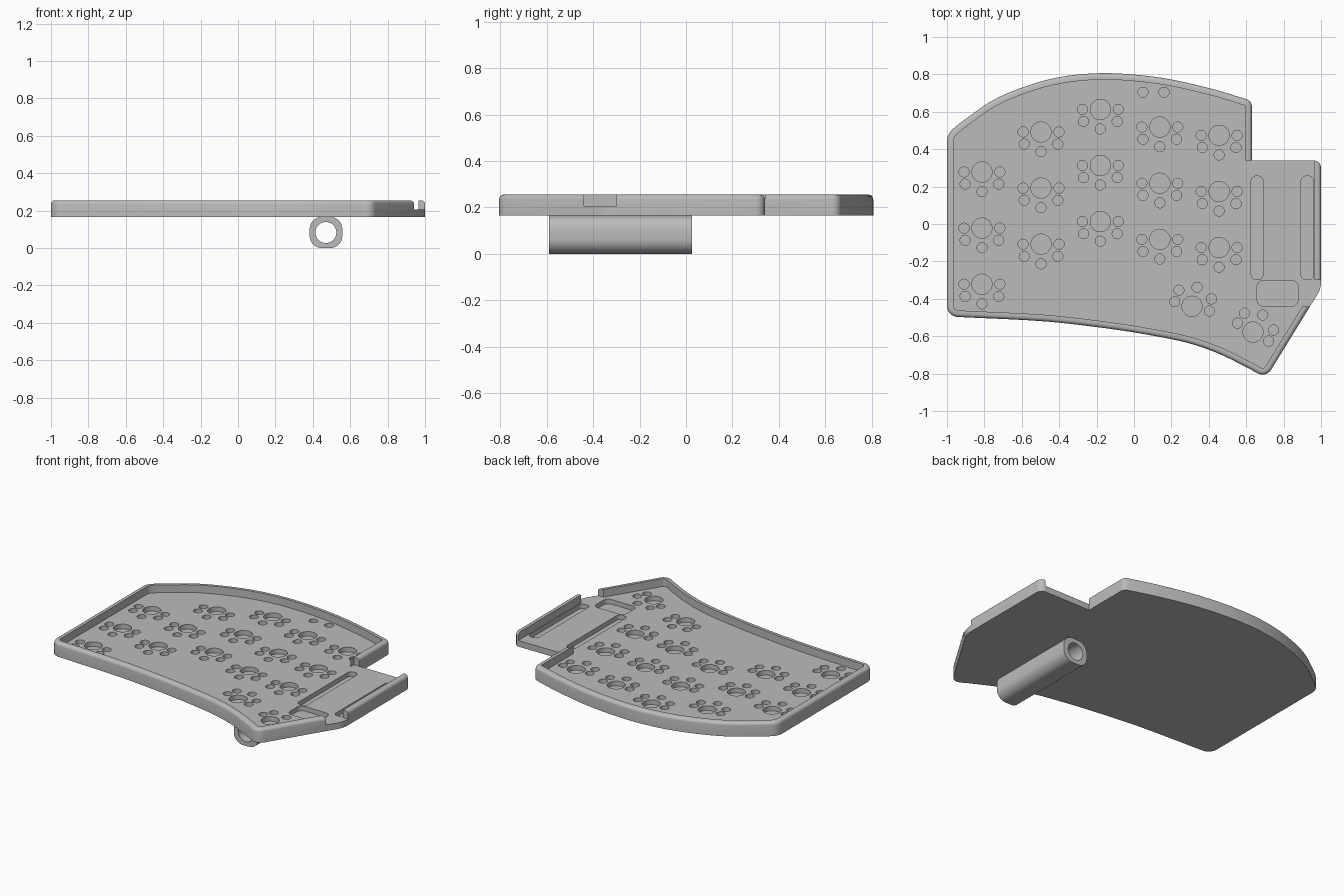
import bpy, bmesh, math
from mathutils import Vector, Matrix

if "Cube" in bpy.data.objects:
    bpy.data.objects.remove(bpy.data.objects["Cube"], do_unlink=True)

grey = bpy.data.materials.new("plain grey")
grey.use_nodes = True
grey.diffuse_color = (0.5, 0.5, 0.5, 1)
grey.node_tree.nodes["Principled BSDF"].inputs["Base Color"].default_value = (0.5, 0.5, 0.5, 1)

BASE, FLOOR, TOP, POCKET = 0.165, 0.205, 0.255, 0.175
WALL = 0.035


def spline(points, steps=6):
    """Smooth path through the points."""
    p = [Vector(q) for q in points]
    p = [2 * p[0] - p[1]] + p + [2 * p[-1] - p[-2]]
    out = []
    for a, b, c, d in zip(p, p[1:], p[2:], p[3:]):
        for i in range(steps):
            t = i / steps
            out.append(0.5 * (2 * b + (c - a) * t + (2 * a - 5 * b + 4 * c - d) * t**2
                              + (3 * b - a - 3 * c + d) * t**3))
    return out + [p[-2]]


def fillet(prev, corner, nxt, r, steps=8):
    """Round a corner with an arc of radius r."""
    prev, corner, nxt = Vector(prev), Vector(corner), Vector(nxt)
    u, v = (prev - corner).normalized(), (nxt - corner).normalized()
    half = u.angle(v) / 2
    start, end = corner + u * r / math.tan(half), corner + v * r / math.tan(half)
    centre = corner + (u + v).normalized() * r / math.sin(half)
    a, b = start - centre, end - centre
    sweep = a.angle(b)
    return [centre + (a * math.sin(sweep * (1 - i / steps)) + b * math.sin(sweep * i / steps))
            / math.sin(sweep) for i in range(steps + 1)]


def rounded_rect(x0, x1, y0, y1, r):
    c = [(x0, y0), (x1, y0), (x1, y1), (x0, y1)]
    return [p for i in range(4) for p in fillet(c[i - 1], c[i], c[(i + 1) % 4], r)]


def rect(x0, x1, y0, y1):
    return [Vector(p) for p in ((x0, y0), (x1, y0), (x1, y1), (x0, y1))]


def circle(centre, r, n=32):
    return [Vector(centre) + r * Vector((math.cos(math.tau * i / n), math.sin(math.tau * i / n)))
            for i in range(n)]


def inset(loop, d):
    """Move a counter-clockwise loop inwards by d."""
    out = []
    for i, p in enumerate(loop):
        e1, e2 = (p - loop[i - 1]).normalized(), (loop[(i + 1) % len(loop)] - p).normalized()
        n1, n2 = Vector((-e1.y, e1.x)), Vector((-e2.y, e2.x))
        out.append(p + (n1 + n2) * d / (1 + n1.dot(n2)))
    return out


def loft(bm, rings):
    """Closed solid through (loop, height) rings."""
    layers = [[bm.verts.new((p.x, p.y, z)) for p in loop] for loop, z in rings]
    for low, high in zip(layers, layers[1:]):
        for i in range(len(low)):
            bm.faces.new((low[i - 1], low[i], high[i], high[i - 1]))
    bm.faces.new(layers[0][::-1])
    bm.faces.new(layers[-1])


def make(name, solids, matrix=Matrix()):
    bm = bmesh.new()
    for rings in solids:
        loft(bm, rings)
    bm.transform(matrix)
    mesh = bpy.data.meshes.new(name)
    bm.to_mesh(mesh)
    bm.free()
    mesh.materials.append(grey)
    ob = bpy.data.objects.new(name, mesh)
    bpy.context.collection.objects.link(ob)
    return ob


def cut(ob, cutter):
    """Subtract the cutter, then discard it."""
    mod = ob.modifiers.new("cut", 'BOOLEAN')
    mod.operation, mod.solver, mod.object = 'DIFFERENCE', 'EXACT', cutter
    cutter.hide_render = True
    bpy.context.view_layer.objects.active = ob
    bpy.ops.object.modifier_apply(modifier=mod.name)
    bpy.data.objects.remove(cutter, do_unlink=True)


def smooth(ob):
    bpy.ops.object.select_all(action='DESELECT')
    ob.select_set(True)
    bpy.context.view_layer.objects.active = ob
    bpy.ops.object.shade_smooth_by_angle(angle=math.radians(35))


# Outline of the tray, counter-clockwise from the front corner
front = spline([(-0.92, -0.498), (-0.5, -0.519), (-0.2, -0.551), (0.05, -0.588),
                (0.28, -0.634), (0.45, -0.692), (0.62, -0.775)])
back = spline([(0.57, 0.677), (0.4, 0.727), (0.15, 0.781), (-0.12, 0.806), (-0.35, 0.793),
               (-0.55, 0.746), (-0.75, 0.664), (-0.93, 0.54)])
front_corner, tip, side = (-1, -0.495), (0.705, -0.825), (1, -0.345)
ear, notch, back_corner, left_corner = (1, 0.34), (0.63, 0.34), (0.63, 0.658), (-1, 0.482)
outline = (fillet(left_corner, front_corner, front[0], 0.06) + front
           + fillet(front[-1], tip, side, 0.055)
           + fillet(tip, side, ear, 0.13)
           + fillet(side, ear, notch, 0.04) + [Vector(notch)]
           + fillet(notch, back_corner, back[0], 0.04) + back
           + fillet(back[-1], left_corner, front_corner, 0.09))

# Tray body with a rounded top rim
R = 0.02
rim = [(inset(outline, R * (1 - math.cos(a))), TOP - R + R * math.sin(a))
       for a in (math.radians(22.5 * i) for i in range(5))]
tray = make("tray", [[(outline, BASE)] + rim])


def prism(loop, low=FLOOR, high=0.35):
    return [(loop, low), (loop, high)]


# Hollow inside, open ear and gap in the side wall
for name, loop in (("inside_cutter", inset(outline, WALL)),
                   ("ear_cutter", rect(0.595, 0.965, -0.3, 0.34)),
                   ("ear_back_cutter", rect(0.63, 0.965, 0.3, 0.4)),
                   ("side_gap_cutter", rect(0.8, 1.1, -0.44, -0.3))):
    cut(tray, make(name, [prism(loop)]))

# Switch pockets: three per column plus two turned thumb keys
columns = [(-0.813, 0.278), (-0.497, 0.492), (-0.18, 0.613), (0.138, 0.518), (0.455, 0.474)]
keys = [(x, y - 0.3 * row, 0) for x, y in columns for row in range(3)]
keys += [(0.31, -0.44, 165), (0.636, -0.578, 150)]
pins = [(-0.096, 0), (0.096, 0), (-0.09, -0.065), (0.09, -0.065), (0, -0.105)]
loops = []
for x, y, turn in keys:
    centre = Vector((x, y))
    loops.append(circle(centre, 0.054))
    spin = Matrix.Rotation(math.radians(turn), 2)
    loops += [circle(centre + spin @ Vector(p), 0.027, 20) for p in pins]

# Two small pockets at the back, two long slots and a button pocket in the ear
loops += [circle((x, 0.704), 0.027, 20) for x in (0.048, 0.16)]
loops += [rounded_rect(0.626, 0.69, -0.298, 0.256, 0.028),
          rounded_rect(0.893, 0.96, -0.298, 0.256, 0.028),
          rounded_rect(0.658, 0.877, -0.44, -0.302, 0.035)]
cut(tray, make("pocket_cutter", [prism(loop, POCKET) for loop in loops]))
smooth(tray)

# Mounting tube under the tray
lie_down = Matrix.Rotation(math.pi / 2, 4, 'X')
tube = make("mounting_tube", [prism(rounded_rect(0.383, 0.558, 0, 0.166, 0.065), -0.025, 0.59)], lie_down)
cut(tube, make("tube_cutter", [prism(circle((0.47, 0.083), 0.056, 40), -0.1, 0.7)], lie_down))
smooth(tube)
